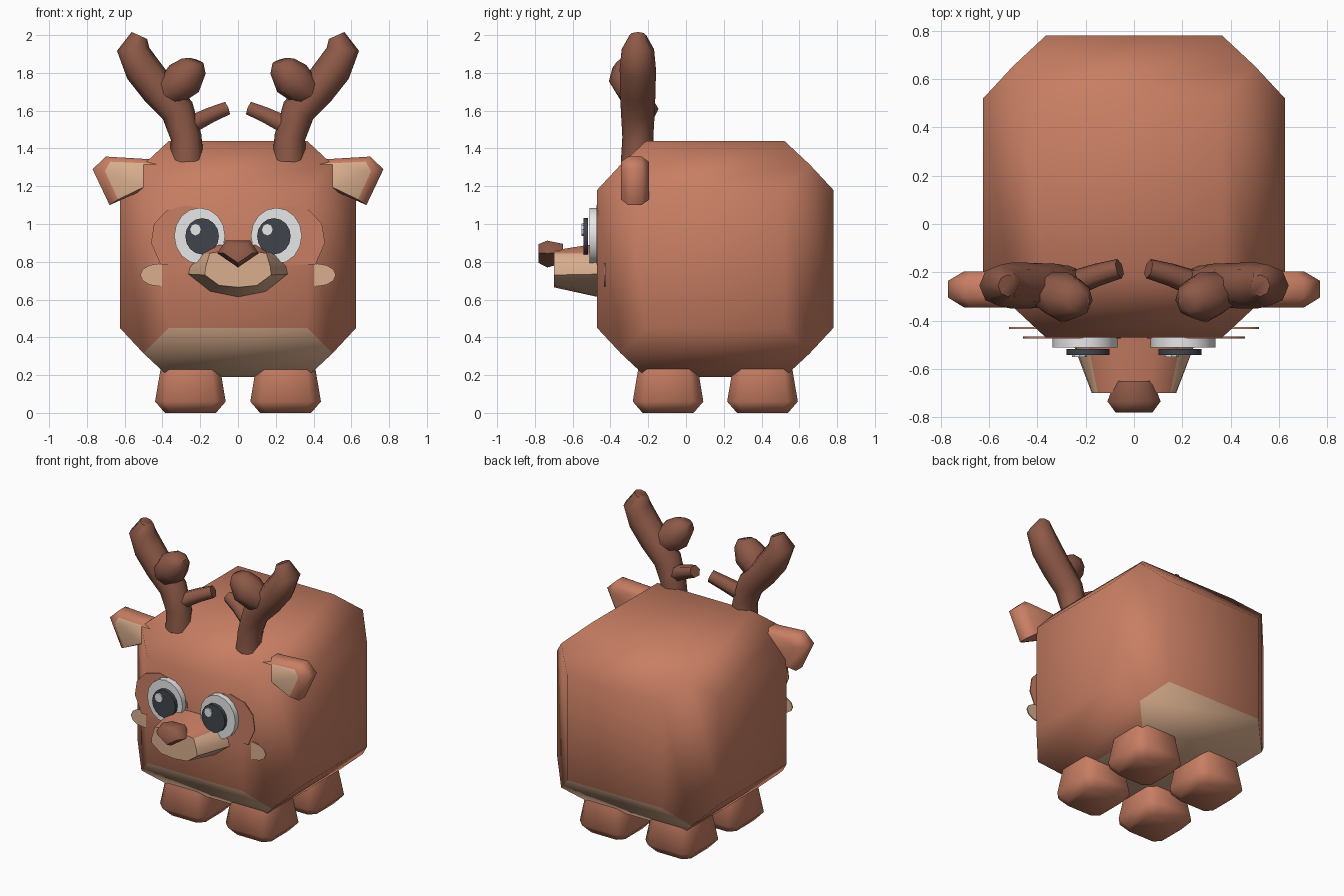
import bpy, bmesh, math
from mathutils import Vector

if "Cube" in bpy.data.objects:
    bpy.data.objects.remove(bpy.data.objects["Cube"])


def material(name, r, g, b):
    m = bpy.data.materials.new(name)
    lin = [((c / 255 + 0.055) / 1.055) ** 2.4 for c in (r, g, b)]
    m.diffuse_color = (*lin, 1)
    m.use_nodes = True
    m.node_tree.nodes["Principled BSDF"].inputs["Base Color"].default_value = m.diffuse_color
    return m


FUR = material("fur_brown", 200, 126, 99)
BEIGE = material("beige", 216, 173, 141)
DARK = material("antler_brown", 141, 89, 71)
WHITE = material("eye_white", 236, 236, 236)
PUPIL = material("pupil_dark", 64, 69, 76)


def finish(name, bm, mats, rule=None, angle=60):
    """Turn a bmesh into an object; rule(face) picks the material index."""
    bmesh.ops.recalc_face_normals(bm, faces=bm.faces)
    bm.normal_update()
    for f in bm.faces:
        f.smooth = True
        if rule:
            f.material_index = int(rule(f))
    me = bpy.data.meshes.new(name)
    bm.to_mesh(me)
    bm.free()
    for m in mats:
        me.materials.append(m)
    me.set_sharp_from_angle(angle=math.radians(angle))
    ob = bpy.data.objects.new(name, me)
    bpy.context.collection.objects.link(ob)
    return ob


def loft(bm, rings):
    """Skin rings of equal point count and cap both ends."""
    vs = [[bm.verts.new(p) for p in r] for r in rings]
    n = len(vs[0])
    for a, b in zip(vs, vs[1:]):
        for i in range(n):
            j = (i + 1) % n
            bm.faces.new((a[i], a[j], b[j], b[i]))
    bm.faces.new(vs[0])
    bm.faces.new(vs[-1])


def tube(bm, path, n=8):
    """Tapered limb along (x, y, z, radius) points."""
    pts = [Vector(p[:3]) for p in path]
    rings = []
    for i, p in enumerate(pts):
        t = (pts[min(i + 1, len(pts) - 1)] - pts[max(i - 1, 0)]).normalized()
        u = (Vector((0, 1, 0)) - t * t.y).normalized()
        v = t.cross(u)
        r = path[i][3]
        rings.append([p + r * (u * math.cos(2 * math.pi * k / n) + v * math.sin(2 * math.pi * k / n))
                      for k in range(n)])
    loft(bm, rings)


def disc(name, x, z, rx, rz, y0, y1, mat, n=16):
    """Flat elliptical plate facing the front."""
    bm = bmesh.new()
    loft(bm, [[(x + rx * math.cos(2 * math.pi * k / n), y, z + rz * math.sin(2 * math.pi * k / n))
               for k in range(n)] for y in (y0, y1)])
    return finish(name, bm, [mat], angle=40)


def mirrored(half):
    """Close a right-hand half outline that starts and may end on x = 0."""
    return half + [(-x, z) for x, z in reversed(half) if x > 0]


# Body: cube with every face inset and pushed outwards; belly band in beige
bm = bmesh.new()
bmesh.ops.create_cube(bm, size=1.0)
bmesh.ops.inset_individual(bm, faces=bm.faces[:], thickness=0.19, depth=0.125)
bmesh.ops.translate(bm, verts=bm.verts, vec=(0, 0.155, 0.815))


def belly(f):
    c = f.calc_center_median()
    return c.z < 0.45 and abs(c.x) < 0.2


finish("body", bm, [FUR, BEIGE], belly)

# Feet: chamfered square lofts
for side, s in (("right", 1), ("left", -1)):
    for end, y in (("front", -0.095), ("back", 0.405)):
        bm = bmesh.new()
        rings = []
        for z, h, c in ((0, 0.135, 0.04), (0.06, 0.187, 0.055), (0.25, 0.155, 0.045)):
            k = h - c
            oct8 = [(h, -k), (h, k), (k, h), (-k, h), (-h, k), (-h, -k), (-k, -h), (k, -h)]
            rings.append([(s * 0.252 + a, y + b, z) for a, b in oct8])
        loft(bm, rings)
        finish(f"{end}_{side}_foot", bm, [FUR])

# Muzzle: tapered loft with a fur-coloured bridge
back = mirrored([(0, .61), (.15, .64), (.27, .735), (.262, .77), (.2, .845), (.1, .90)])
front = mirrored([(0, .665), (.1, .675), (.175, .73), (.172, .77), (.15, .845), (.06, .86)])
bm = bmesh.new()
loft(bm, [[(x, -0.45, z) for x, z in back], [(x, -0.70, z) for x, z in front]])
finish("muzzle", bm, [BEIGE, FUR], lambda f: f.calc_center_median().z > 0.84, angle=50)

# Nose: rounded triangular loft
outline = mirrored([(0, .77), (.11, .845), (.065, .912)])
bm = bmesh.new()
loft(bm, [[(x * k, y, .85 + (z - .85) * k) for x, z in outline]
          for y, k in ((-.65, .72), (-.735, 1), (-.78, .7))])
finish("nose", bm, [DARK])

for side, s in (("right", 1), ("left", -1)):
    # Eyes, their surrounding fur patch and the cheek marks
    disc(f"{side}_eye", s * .203, .937, .135, .149, -.46, -.512, WHITE)
    disc(f"{side}_pupil", s * .19, .935, .089, .096, -.518, -.543, PUPIL)
    disc(f"{side}_eye_glint", s * .19 - .035, .97, .031, .033, -.54, -.552, WHITE, 8)
    bm = bmesh.new()
    patch = [(.05, .785), (.41, .785), (.46, .9), (.445, 1.0), (.38, 1.07), (.27, 1.1), (.15, 1.07), (.06, .95)]
    loft(bm, [[(s * x, y, z) for x, z in patch] for y in (-.467, -.474)])
    finish(f"{side}_eye_patch", bm, [FUR], angle=40)
    disc(f"{side}_cheek", s * .42, .73, .098, .06, -.427, -.435, BEIGE, 12)

    # Ear: pointed outline with rounded rim and beige front
    bm = bmesh.new()
    rim = [(.38, 1.34), (.5, 1.345), (.70, 1.357), (.77, 1.29), (.68, 1.10), (.5, 1.18), (.38, 1.24)]
    inner = [(.38, 1.31), (.5, 1.322), (.675, 1.33), (.705, 1.28), (.635, 1.13), (.5, 1.195), (.38, 1.25)]
    loft(bm, [[(s * x, y, z) for x, z in pts]
              for y, pts in ((-.345, inner), (-.305, rim), (-.235, rim), (-.197, inner))])
    finish(f"{side}_ear", bm, [FUR, BEIGE], lambda f: f.normal.y < -0.95)

    # Antler: main beam, knobbed upper tine and short inner tine
    bm = bmesh.new()
    y = -.255
    tube(bm, [(s * a, b, c, r) for a, b, c, r in (
        (.27, y, 1.33, .09), (.275, y, 1.46, .082), (.32, y, 1.60, .09), (.42, y, 1.71, .094),
        (.505, y, 1.82, .096), (.555, y, 1.925, .086), (.522, y, 1.998, .045))])
    tube(bm, [(s * a, b, c, r) for a, b, c, r in (
        (.41, -.26, 1.67, .06), (.345, -.285, 1.715, .09), (.285, -.305, 1.77, .105),
        (.235, -.315, 1.835, .075), (.225, -.32, 1.865, .045))])
    tube(bm, [(s * a, b, c, r) for a, b, c, r in (
        (.26, -.25, 1.52, .055), (.15, -.21, 1.575, .047), (.06, -.185, 1.612, .041))], 6)
    finish(f"{side}_antler", bm, [DARK])
